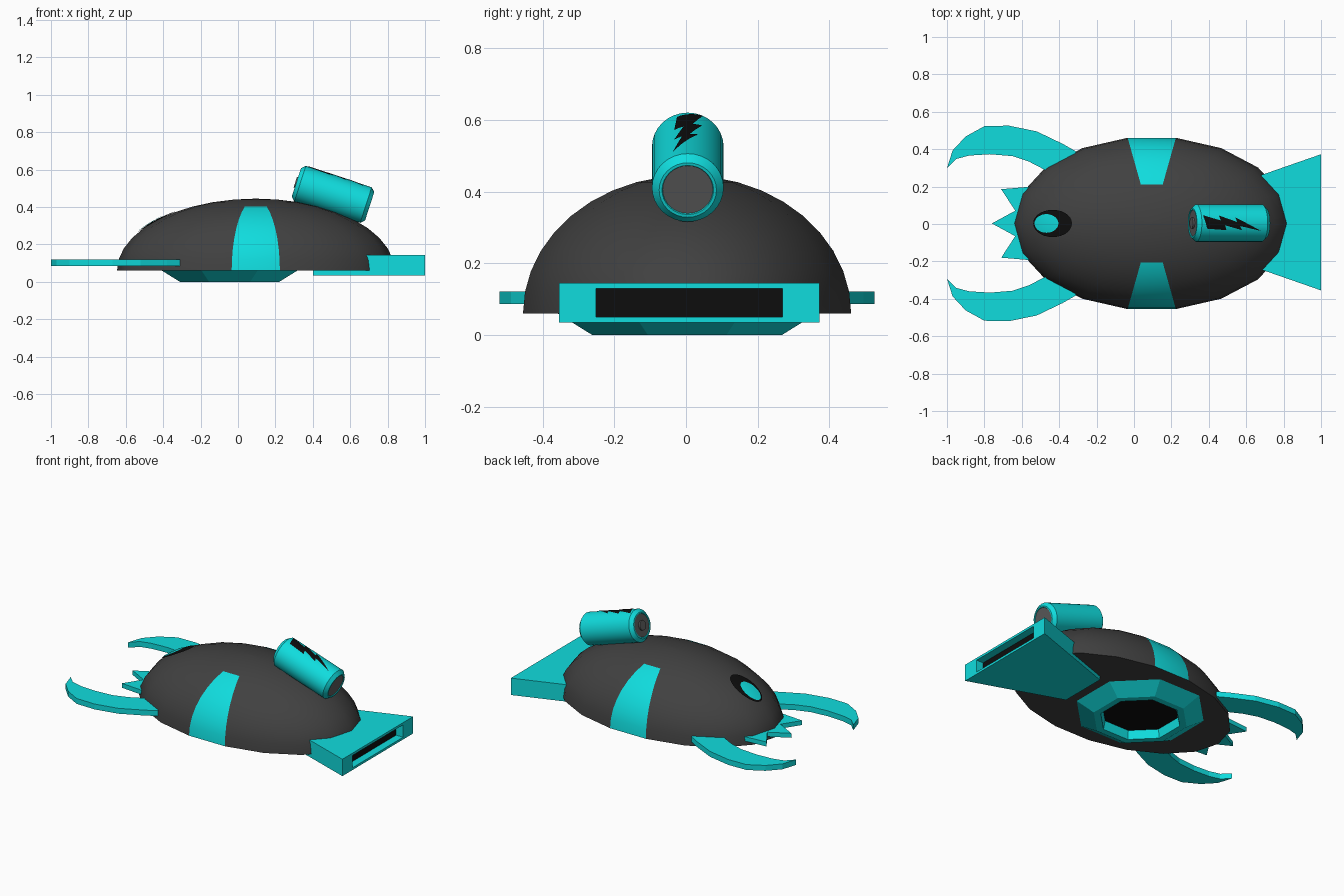
import bpy, bmesh, math
from mathutils import Matrix, Vector

if "Cube" in bpy.data.objects:
    bpy.data.objects.remove(bpy.data.objects["Cube"])


def material(name, rgb):
    m = bpy.data.materials.new(name)
    m.diffuse_color = (*rgb, 1)
    m.use_nodes = True
    m.node_tree.nodes["Principled BSDF"].inputs["Base Color"].default_value = m.diffuse_color
    return m


TEAL = material("teal", (0.005, 0.72, 0.73))
SHELL = material("charcoal", (0.052, 0.052, 0.052))
BLACK = material("black", (0.004, 0.004, 0.004))
METAL = material("metal_grey", (0.11, 0.11, 0.11))


def finish(name, bm, mats, smooth=None):
    bmesh.ops.recalc_face_normals(bm, faces=bm.faces)
    mesh = bpy.data.meshes.new(name)
    bm.to_mesh(mesh)
    bm.free()
    for m in mats:
        mesh.materials.append(m)
    ob = bpy.data.objects.new(name, mesh)
    bpy.context.collection.objects.link(ob)
    if smooth:
        bpy.ops.object.select_all(action='DESELECT')
        ob.select_set(True)
        bpy.context.view_layer.objects.active = ob
        bpy.ops.object.shade_smooth_by_angle(angle=math.radians(smooth))
    return ob


def loft(rings, rule=lambda band, seg: 0, cap_start=0, cap_end=0):
    """Bridge equal-length rings of points and cap both ends."""
    bm = bmesh.new()
    vs = [[bm.verts.new(p) for p in ring] for ring in rings]
    n = len(vs[0])
    for b in range(len(vs) - 1):
        for s in range(n):
            t = (s + 1) % n
            f = bm.faces.new((vs[b][s], vs[b][t], vs[b + 1][t], vs[b + 1][s]))
            f.material_index = rule(b, s)
    bm.faces.new(vs[0]).material_index = cap_start
    bm.faces.new(vs[-1]).material_index = cap_end
    return bm


def circle(n, phase=0):
    return [(math.cos(a), math.sin(a)) for a in
            (2 * math.pi * i / n + phase for i in range(n))]


def slab(name, outline, z0, z1, mirror=1):
    rings = [[(x, y * mirror + 0.003, z) for x, y in outline] for z in (z0, z1)]
    return finish(name, loft(rings), [TEAL])


# domed shell, with a side stripe on the two widest segments
CX, CY, BASE = 0.095, 0.003, 0.06
A, B, H = 0.742, 0.465, 0.385
rings = []
for i in range(11):
    lat = math.radians(min(9 * i, 89.5))
    rings.append([(CX + A * math.cos(lat) * c, CY + B * math.cos(lat) * s,
                   BASE + H * math.sin(lat)) for c, s in circle(18)])
finish("shell", loft(rings, lambda b, s: int(s in (4, 13) and b < 7)),
       [SHELL, TEAL], 40)

# octagonal foot with a recessed black centre
foot = [(0.365, 0.062), (0.265, 0.0), (0.225, 0.0), (0.215, 0.055)]
finish("foot", loft([[(-0.045 + r / math.cos(math.pi / 8) * c,
                       0.003 + r / math.cos(math.pi / 8) * s, z)
                      for c, s in circle(8, math.pi / 8)] for r, z in foot],
                    cap_end=1), [TEAL, BLACK])


# flared tail with a slot in its end
def rect(x, half, z0, z1):
    return [(x, 0.009 + sy * half, z) for sy, z in
            ((-1, z0), (1, z0), (1, z1), (-1, z1))]


finish("tail", loft([rect(0.40, 0.155, 0.035, 0.145), rect(1.0, 0.364, 0.035, 0.145),
                     rect(1.0, 0.26, 0.05, 0.13), rect(0.95, 0.26, 0.05, 0.13)],
                    cap_end=1), [TEAL, BLACK])

# curved pincers
pincer = [(-1.0, 0.295), (-0.97, 0.39), (-0.90, 0.465), (-0.80, 0.52), (-0.67, 0.523),
          (-0.52, 0.492), (-0.38, 0.425), (-0.31, 0.385), (-0.36, 0.22), (-0.48, 0.288),
          (-0.56, 0.33), (-0.65, 0.36), (-0.77, 0.37), (-0.88, 0.363), (-0.95, 0.345)]
for side, m in (("left", 1), ("right", -1)):
    slab("pincer_" + side, pincer, 0.086, 0.121, m)

# mouth spikes
spikes = [(-0.45, 0.20), (-0.57, 0.195), (-0.71, 0.183), (-0.635, 0.068), (-0.76, 0.0)]
spikes += [(x, -y) for x, y in reversed(spikes[:-1])]
slab("mouth_spikes", spikes, 0.086, 0.115)


# eye: two thin patches following the shell
def dome_patch(name, cx, rx, ry, lift, mat):
    bm = bmesh.new()

    def point(x, y):
        q = 1 - ((x - CX) / A) ** 2 - ((y - CY) / B) ** 2
        return bm.verts.new((x, y, BASE + lift + H * math.sqrt(max(q, 0))))
    centre = point(cx, CY)
    prev = None
    for k in (0.25, 0.5, 0.75, 1.0):
        ring = [point(cx + rx * k * c, CY + ry * k * s) for c, s in circle(28)]
        for i in range(28):
            j = (i + 1) % 28
            bm.faces.new((prev[i], ring[i], ring[j], prev[j]) if prev
                         else (centre, ring[i], ring[j]))
        prev = ring
    finish(name, bm, [mat], 40)


dome_patch("eye_rim", -0.435, 0.104, 0.073, 0.004, BLACK)
dome_patch("eye_centre", -0.468, 0.064, 0.05, 0.008, TEAL)

# tilted battery; local x runs along its axis
tilt = Matrix.Translation((0.508, 0.005, 0.468)) @ Matrix.Rotation(math.radians(18), 4, 'Y')
R = 0.1
profile = [(-0.212, 0.03), (-0.212, 0.029), (-0.202, 0.029), (-0.202, 0.07), (-0.206, 0.072),
           (-0.206, 0.08), (-0.185, R), (0.185, R), (0.206, 0.08), (0.206, 0.072), (0.202, 0.07)]
profile[0:2] = [(-0.212, 0.03), (-0.202, 0.03)]
profile.pop(2)
bm = loft([[(u, r * c, r * s) for c, s in circle(32)] for u, r in profile],
          lambda b, s: int(b < 2), 1, 1)
finish("battery", bm, [TEAL, METAL], 30).matrix_world = tilt

# lightning mark wrapped over the battery
bolt = [(-0.177, 0.042), (-0.08, 0.014), (-0.087, 0.04), (0.012, 0.006), (0.004, 0.03),
        (0.149, -0.042), (0.03, -0.016), (0.042, -0.038), (-0.055, -0.012),
        (-0.045, -0.038), (-0.155, -0.03)]
bm = bmesh.new()
bm.faces.new([bm.verts.new((u, w, 0)) for u, w in bolt])
bmesh.ops.triangulate(bm, faces=bm.faces)
for i in range(-4, 5):
    bmesh.ops.bisect_plane(bm, geom=bm.verts[:] + bm.edges[:] + bm.faces[:],
                           plane_co=Vector((0, i * 0.01, 0)), plane_no=Vector((0, 1, 0)))
for v in bm.verts:
    v.co.z = math.sqrt((R + 0.002) ** 2 - v.co.y ** 2)
finish("lightning_mark", bm, [BLACK], 40).matrix_world = tilt
